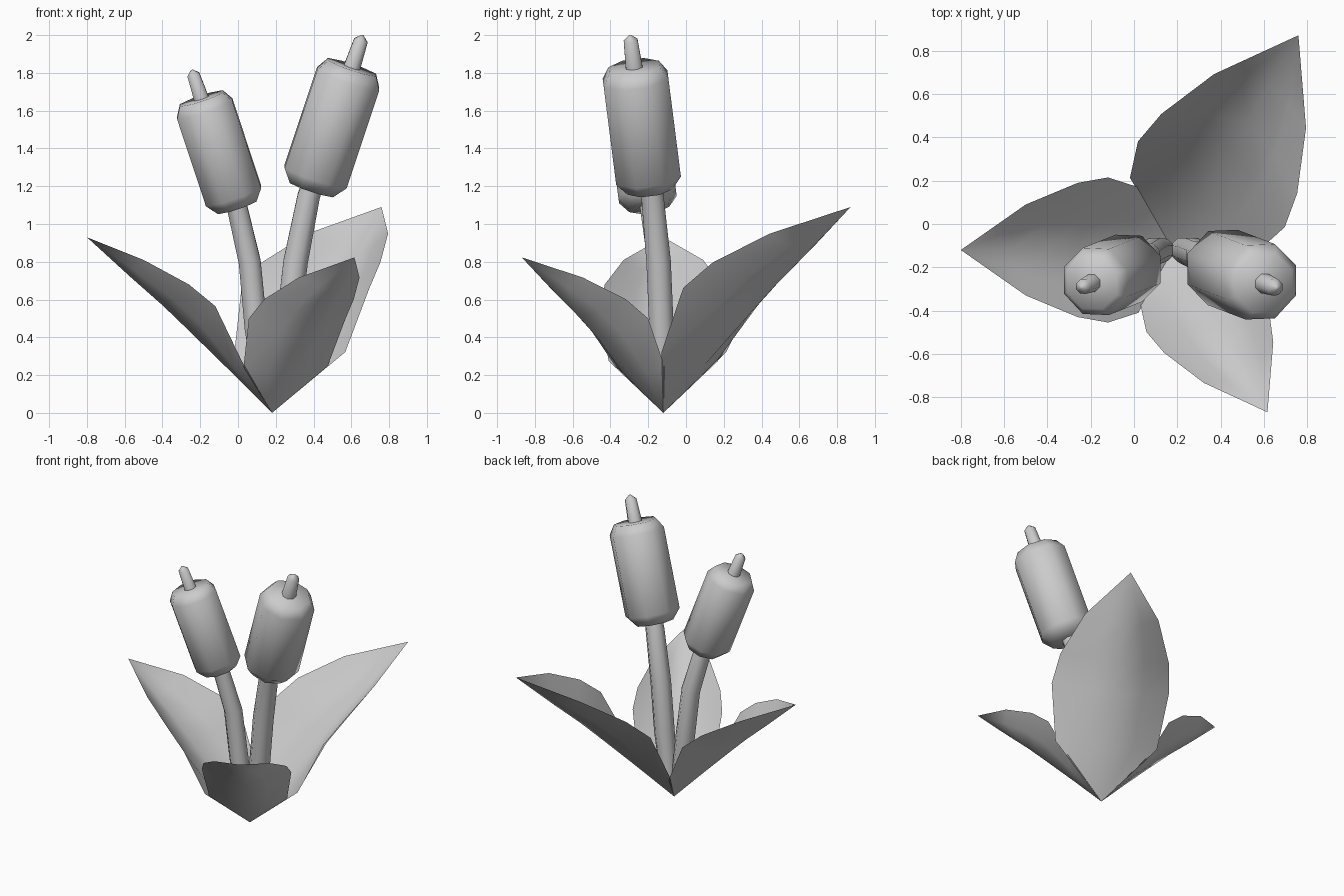
import bpy
import math
from mathutils import Vector

if "Cube" in bpy.data.objects:
    bpy.data.objects.remove(bpy.data.objects["Cube"])

BASE = Vector((0.18, -0.12, 0))


def add_mesh(name, verts, faces, angle):
    me = bpy.data.meshes.new(name)
    me.from_pydata(verts, [], faces)
    me.update()
    me.polygons.foreach_set("use_smooth", [True] * len(me.polygons))
    me.set_sharp_from_angle(angle=math.radians(angle))
    ob = bpy.data.objects.new(name, me)
    bpy.context.collection.objects.link(ob)
    return ob


def tube(name, rings, sides, angle):
    """Closed tube through (point, radius) rings, turned along the path."""
    pts = [Vector(p) for p, _ in rings]
    verts, faces = [], []
    for i, (_, r) in enumerate(rings):
        t = (pts[min(i + 1, len(pts) - 1)] - pts[max(i - 1, 0)]).normalized()
        u = (Vector((1, 0, 0)) - t * t.x).normalized()
        v = t.cross(u)
        for k in range(sides):
            a = 2 * math.pi * (k + 0.5) / sides
            verts.append(pts[i] + r * (math.cos(a) * u + math.sin(a) * v))
    for i in range(len(rings) - 1):
        for k in range(sides):
            n = (k + 1) % sides
            faces.append((i * sides + k, i * sides + n,
                          (i + 1) * sides + n, (i + 1) * sides + k))
    faces.append(tuple(reversed(range(sides))))
    last = (len(rings) - 1) * sides
    faces.append(tuple(range(last, last + sides)))
    return add_mesh(name, verts, faces, angle)


# Leaf stations: midrib (reach, height), edge (reach, half width, height)
STATIONS = [((0.22, 0.22), (0.16, 0.29, 0.275)),
            ((0.45, 0.445), (0.30, 0.335, 0.565)),
            ((0.58, 0.57), (0.44, 0.31, 0.68)),
            ((0.75, 0.72), (0.68, 0.21, 0.81))]


def leaf(name, size, degrees):
    a = math.radians(degrees)
    d, s = Vector((math.cos(a), math.sin(a), 0)), Vector((-math.sin(a), math.cos(a), 0))

    def place(r, w, z):
        return BASE + size * (d * r + s * w + Vector((0, 0, z)))

    verts = [place(0, 0, 0)]
    for (mr, mz), (er, w, ez) in STATIONS:
        for t in (-1, -0.5, 0, 0.5, 1):   # curved cross-section
            q = 0.6 * t * t + 0.4 * abs(t)
            verts.append(place(mr + (er - mr) * q, w * t, mz + (ez - mz) * q))
    verts.append(place(0.98, 0, 0.93))
    tip = len(verts) - 1
    faces = []
    for k in range(4):
        faces.append((0, 1 + k, 2 + k))
        for i in range(3):
            b = 1 + i * 5 + k
            faces.append((b, b + 5, b + 6, b + 1))
        faces.append((16 + k, tip, 17 + k))
    add_mesh(name, verts, faces, 60)


leaf("leaf_left", 1.0, 180)
leaf("leaf_back", 1.172, 59.7)
leaf("leaf_front", 0.885, -59.8)


def cattail(side, mid, axis, k, stem):
    mid, axis = Vector(mid), Vector(axis).normalized()

    def at(t):
        return mid + axis * t * k

    # curved stem running up into the head
    tube("stem_" + side, stem + [(at(-0.25), 0.055)], 8, 50)
    # seed head with bevelled ends
    tube("seed_head_" + side, [(at(-0.345), 0.13 * k), (at(-0.275), 0.187 * k),
                               (at(0.275), 0.187 * k), (at(0.34), 0.145 * k)], 8, 60)
    # spike on top
    tube("spike_" + side, [(at(0.30), 0.05 * k), (at(0.49), 0.04 * k),
                           (at(0.52), 0.006)], 8, 45)


cattail("right", (0.497, -0.234, 1.51), (0.314, -0.12, 0.942), 1.0,
        [((0.225, -0.12, 0.15), 0.06), ((0.265, -0.13, 0.45), 0.07),
         ((0.305, -0.145, 0.8), 0.07), ((0.375, -0.178, 1.15), 0.064)])
cattail("left", (-0.10, -0.235, 1.38), (-0.312, -0.125, 0.942), 0.89,
        [((0.135, -0.12, 0.15), 0.055), ((0.095, -0.125, 0.45), 0.065),
         ((0.062, -0.145, 0.8), 0.063), ((-0.005, -0.19, 1.09), 0.058)])
